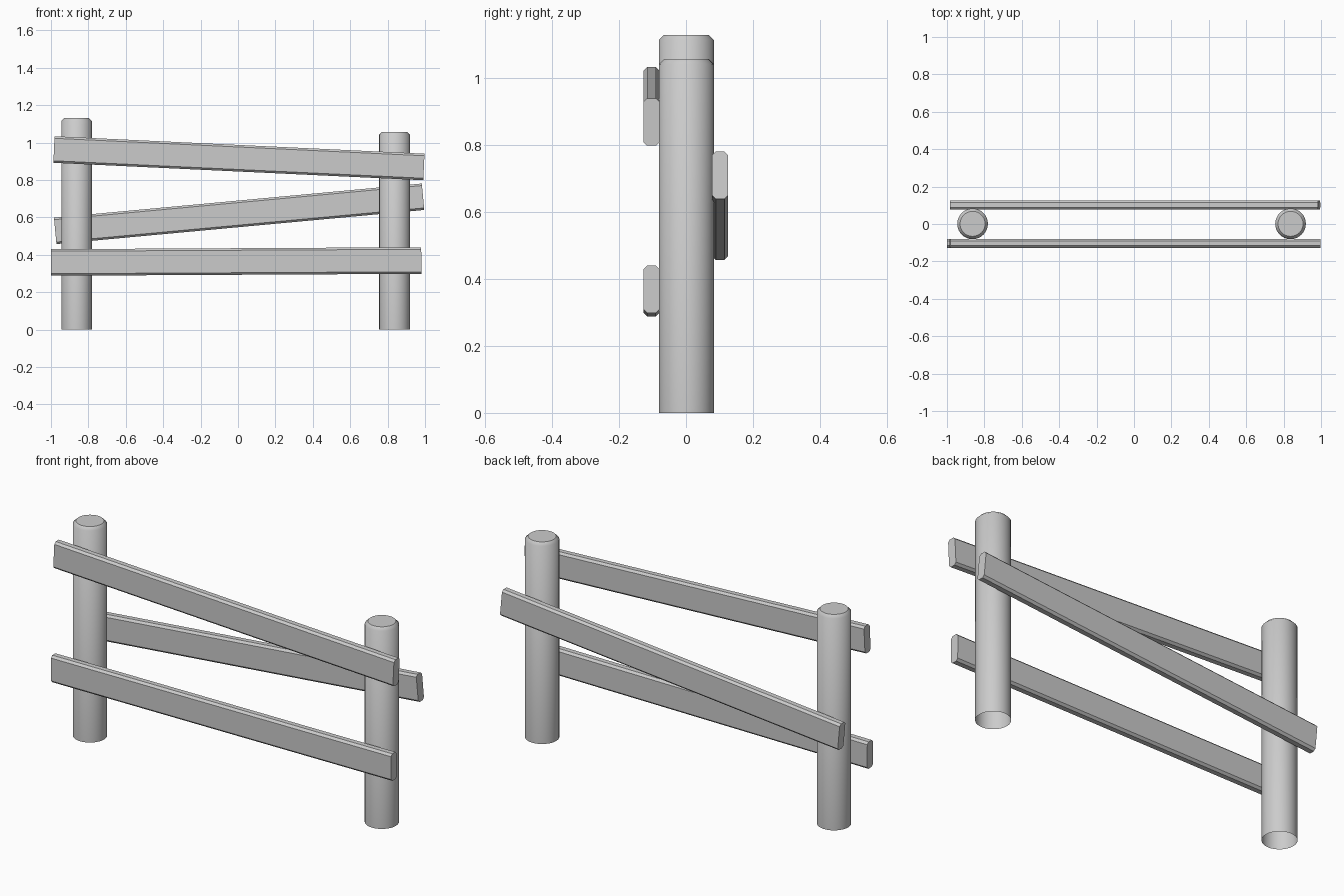
import bpy, bmesh, math

if "Cube" in bpy.data.objects:
    bpy.data.objects.remove(bpy.data.objects["Cube"])

def make_object(name, bm):
    bmesh.ops.recalc_face_normals(bm, faces=bm.faces)
    mesh = bpy.data.meshes.new(name)
    bm.to_mesh(mesh)
    bm.free()
    obj = bpy.data.objects.new(name, mesh)
    bpy.context.collection.objects.link(obj)
    return obj

def post(name, x, height, radius=0.082, chamfer=0.015, sides=32):
    # round post, open underneath, with a chamfered top
    bm = bmesh.new()
    rings = []
    for r, z in ((radius, 0), (radius, height - chamfer), (radius - chamfer, height)):
        rings.append([bm.verts.new((r * math.cos(2 * math.pi * i / sides),
                                    r * math.sin(2 * math.pi * i / sides), z))
                      for i in range(sides)])
    for lo, hi in zip(rings, rings[1:]):
        for i in range(sides):
            j = (i + 1) % sides
            bm.faces.new((lo[i], lo[j], hi[j], hi[i])).smooth = True
    bm.faces.new(rings[-1])
    for e in bm.edges:
        if len(e.link_faces) == 2 and e.calc_face_angle() > math.radians(30):
            e.smooth = False
    obj = make_object(name, bm)
    obj.location = (x, 0.001, 0)

def rail(name, centre, tilt, length=1.98, thick=0.048, width=0.142, c=0.011):
    # plank with its long edges chamfered: octagonal section swept along x
    a, b = thick / 2, width / 2
    section = [(-a + c, -b), (a - c, -b), (a, -b + c), (a, b - c),
               (a - c, b), (-a + c, b), (-a, b - c), (-a, -b + c)]
    bm = bmesh.new()
    ends = [[bm.verts.new((x, y, z)) for y, z in section]
            for x in (-length / 2, length / 2)]
    for i in range(8):
        j = (i + 1) % 8
        bm.faces.new((ends[0][i], ends[0][j], ends[1][j], ends[1][i]))
    for end in ends:
        bm.faces.new(end)
    obj = make_object(name, bm)
    obj.location = centre
    obj.rotation_euler.y = -math.radians(tilt)

# posts
post("left_post", -0.863, 1.13)
post("right_post", 0.837, 1.057)

# rails: two on the front, one on the back
rail("lower_front_rail", (-0.01, -0.103, 0.364), 0.3)
rail("upper_front_rail", (0.005, -0.103, 0.916), -2.7)
rail("middle_back_rail", (0.006, 0.102, 0.619), 5.3, length=1.975)
